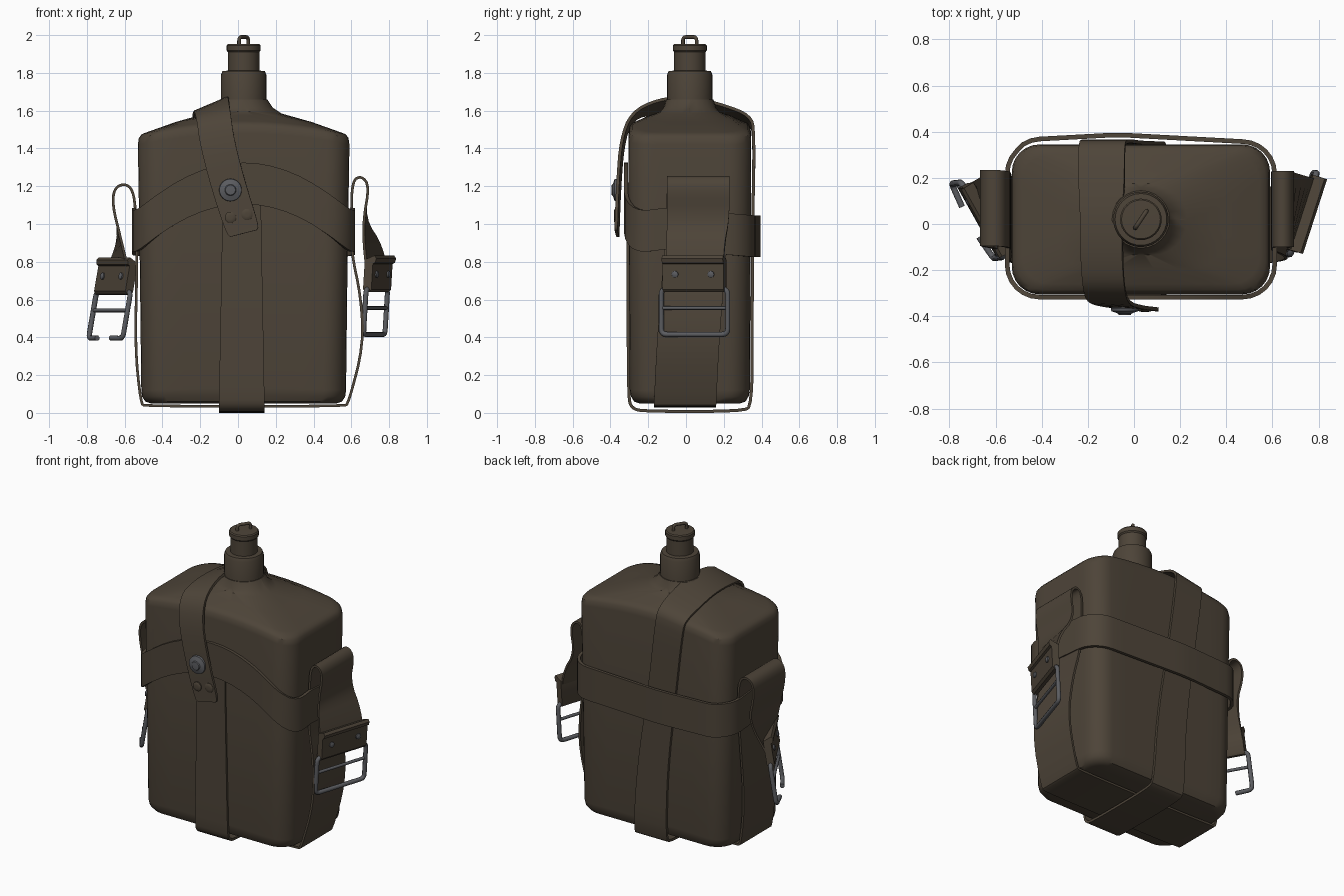
import bpy, bmesh, math
from mathutils import Vector as V

if "Cube" in bpy.data.objects:
    bpy.data.objects.remove(bpy.data.objects["Cube"])

CX, CY = 0.03, 0.02


def material(name, rgb):
    m = bpy.data.materials.new(name)
    m.diffuse_color = (*rgb, 1)
    m.use_nodes = True
    m.node_tree.nodes["Principled BSDF"].inputs["Base Color"].default_value = m.diffuse_color
    return m


BROWN = material("dark_brown", (0.075, 0.058, 0.040))
METAL = material("steel_grey", (0.105, 0.108, 0.118))


def finish(bm, name, mat, angle=35):
    bmesh.ops.recalc_face_normals(bm, faces=bm.faces)
    me = bpy.data.meshes.new(name)
    bm.to_mesh(me)
    bm.free()
    me.materials.append(mat)
    ob = bpy.data.objects.new(name, me)
    bpy.context.collection.objects.link(ob)
    bpy.ops.object.select_all(action='DESELECT')
    ob.select_set(True)
    bpy.context.view_layer.objects.active = ob
    bpy.ops.object.shade_smooth_by_angle(angle=math.radians(angle))
    return ob


def loft(name, rings, mat, closed=False, angle=35):
    """Skin a list of equal-length point rings."""
    bm = bmesh.new()
    vs = [[bm.verts.new(p) for p in r] for r in rings]
    n = len(vs[0])
    for a, b in zip(vs, vs[1:] + (vs[:1] if closed else [])):
        for i in range(n):
            j = (i + 1) % n
            bm.faces.new((a[i], a[j], b[j], b[i]))
    if not closed:
        bm.faces.new(vs[0])
        bm.faces.new(vs[-1])
    return finish(bm, name, mat, angle)


def round_rect(hx, hy, r, n=6, m=8):
    corners = []
    for k, (sx, sy) in enumerate(((1, 1), (-1, 1), (-1, -1), (1, -1))):
        arc = [math.pi / 2 * (k + i / n) for i in range(n + 1)]
        corners.append([V((sx * (hx - r) + r * math.cos(a), sy * (hy - r) + r * math.sin(a), 0)) for a in arc])
    pts = []
    for k, c in enumerate(corners):
        nxt = corners[(k + 1) % 4][0]
        pts += c + [c[-1].lerp(nxt, i / m) for i in range(1, m)]
    return pts


def lathe(name, profile, loc, axis, mat, n=32):
    q = V((0, 0, 1)).rotation_difference(V(axis))
    rings = [[V(loc) + q @ V((r * math.cos(t), r * math.sin(t), h))
              for t in (2 * math.pi * i / n for i in range(n))] for r, h in profile]
    return loft(name, rings, mat)


def chaikin(keys, passes=2):
    """Round off a path of (centre, half-width vector) keys."""
    for _ in range(passes):
        out = [keys[0]]
        for a, b in zip(keys, keys[1:]):
            out += [tuple(p.lerp(q, f) for p, q in zip(a, b)) for f in (0.25, 0.75)]
        keys = out + [keys[-1]]
    return keys


def ribbon(name, keys, thick=0.016, closed=False):
    rings, n = [], len(keys)
    for i, (p, s) in enumerate(keys):
        a = keys[(i - 1) % n if closed else max(i - 1, 0)][0]
        b = keys[(i + 1) % n if closed else min(i + 1, n - 1)][0]
        t = (b - a).cross(s).normalized() * thick / 2
        rings.append([p - s - t, p + s - t, p + s + t, p - s + t])
    return loft(name, rings, BROWN, closed)


def wire(name, pts, r, mat, closed=False, fillet=0.03):
    """Round wire along a polyline with filleted corners."""
    path, n = [], len(pts)
    for i, p in enumerate(pts):
        if not closed and i in (0, n - 1):
            path.append(p)
            continue
        a = p + (pts[i - 1] - p).normalized() * fillet
        b = p + (pts[(i + 1) % n] - p).normalized() * fillet
        for t in (0, .25, .5, .75, 1):
            path.append(a.lerp(p, t).lerp(p.lerp(b, t), t))
    cu = bpy.data.curves.new(name, 'CURVE')
    cu.dimensions, cu.bevel_depth, cu.bevel_resolution, cu.use_fill_caps = '3D', r, 2, True
    sp = cu.splines.new('POLY')
    sp.points.add(len(path) - 1)
    for q, p in zip(sp.points, path):
        q.co = (*p, 1)
    sp.use_cyclic_u = closed
    cu.materials.append(mat)
    ob = bpy.data.objects.new(name, cu)
    bpy.context.collection.objects.link(ob)
    bpy.ops.object.select_all(action='DESELECT')
    ob.select_set(True)
    bpy.context.view_layer.objects.active = ob
    bpy.ops.object.convert(target='MESH')


# Flask body: z, half x, half y, corner radius, arch of the ring
body = [(.05, .49, .265, .10, 0), (.06, .52, .295, .12, 0), (.085, .537, .312, .12, 0.01), (.12, .542, .318, .12, .01),
        (.8, .55, .322, .12, .01), (1.42, .56, .325, .12, .06), (1.455, .555, .32, .12, .06), (1.475, .54, .305, .12, .06),
        (1.485, .515, .28, .12, .06), (1.54, .36, .215, .14, .035), (1.585, .20, .155, .15, .01),
        (1.615, .155, .14, .14, 0), (1.66, .125, .125, .125, 0)]
loft("flask_body", [[V((CX + p.x, CY + p.y, z + arch * (1 - (p.x / hx) ** 2))) for p in round_rect(hx, hy, r)]
                    for z, hx, hy, r, arch in body], BROWN)

# Neck, stopper and its lifting loop
lathe("neck", [(.12, 1.62), (.12, 1.79), (.112, 1.81), (.08, 1.812)], (CX, CY, 0), (0, 0, 1), BROWN)
lathe("stopper", [(.083, 1.79), (.083, 1.91), (.09, 1.918), (.09, 1.945), (.084, 1.952), (.03, 1.954)],
      (CX, CY, 0), (0, 0, 1), BROWN)
d = V((.024, .036, 0))
c = V((CX, CY, 0))
wire("stopper_loop", [c - d + V((0, 0, 1.94)), c - d + V((0, 0, 1.99)), c + d + V((0, 0, 1.99)),
                      c + d + V((0, 0, 1.94))], .01, BROWN, fillet=.02)

# Band around the flask, arching up across the front
keys = []
for p in round_rect(.58, .337, .14, 6, 12):
    f = max(0, min(1, (-p.y - .12) / .2))
    z = (.965 - .03 * p.y / .337) * (1 - f) + (1.215 - .22 * (p.x / .52) ** 2) * f
    bulge = .03 * max(0, 1 - abs(p.x + .1) / .55) if p.y > .3 else 0
    keys.append((V((CX + p.x, CY + p.y + bulge, z)), V((0, 0, .11))))
ribbon("front_band", keys, .02, True)

# Long strap: front, underneath, up the back, over the shoulder, down to the stud
long_strap = [((.02, -.306, 1.22), (.1, 0, 0)), ((.02, -.306, .9), (.105, 0, 0)), ((.02, -.306, .1), (.12, 0, 0)),
              ((.02, -.29, .02), (.12, 0, 0)), ((.02, -.2, .008), (.12, 0, 0)), ((.02, .3, .008), (.12, 0, 0)),
              ((.02, .35, .04), (.12, 0, 0)), ((0, .35, .5), (.11, 0, 0)), ((-.07, .353, 1), (.1, 0, 0)),
              ((-.13, .362, 1.48), (.1, 0, .01)), ((-.14, .34, 1.555), (.1, 0, .02)), ((-.14, .2, 1.6), (.1, 0, .03)),
              ((-.14, .02, 1.635), (.09, 0, .04)), ((-.14, -.15, 1.625), (.09, 0, .035)),
              ((-.13, -.29, 1.575), (.09, 0, .015)), ((-.11, -.34, 1.43), (.09, -.005, .015)),
              ((-.05, -.357, 1.2), (.088, -.005, .022)), ((.025, -.365, .97), (.086, -.005, .022)),
              ((.03, -.366, .95), (.07, -.005, .018))]
ribbon("long_strap", chaikin([(V(p), V(s)) for p, s in long_strap]))

# Snap stud and two rivets on the flap
lathe("snap_stud", [(.05, 0), (.06, .012), (.058, .024), (.03, .034), (.026, .04), (.01, .041)],
      (-.04, -.354, 1.18), (0, -1, 0), METAL)
for i, x in enumerate((-.04, .048)):
    lathe(f"flap_rivet_{i}", [(.03, 0), (.03, .016), (.024, .02), (.01, .021)],
          (x, -.36, 1.035 + i * .015), (0, -1, 0), BROWN, 20)

# Carrying strap: one buckle, loop, down the side, under, and up to the other buckle
UR = V((.11, .34, 0)).normalized()
UL = V((-.19, .34, 0)).normalized()
W = V((0, .165, 0))
carry = [((.74, .045, .70), UR * .16), ((.715, .05, .88), UR * .16), ((.665, .065, 1.03), W), ((.695, .065, 1.2), W),
         ((.655, .065, 1.255), W), ((.605, .065, 1.23), W), ((.6, .06, 1.05), W), ((.6, .05, .85), W),
         ((.65, .03, .62), W), ((.665, .01, .36), W), ((.585, -.005, .05), W), ((.56, -.005, .035), W),
         ((-.49, -.005, .035), W), ((-.515, -.005, .05), W), ((-.545, 0, .35), W), ((-.535, .03, .75), W),
         ((-.54, .06, 1.05), W), ((-.555, .065, 1.18), W), ((-.6, .07, 1.215), W), ((-.655, .07, 1.19), W),
         ((-.665, .07, 1.1), W), ((-.62, .06, .92), W), ((-.645, .03, .7), UL * .16)]
ribbon("carrying_strap", chaikin([(V(p), s) for p, s in carry]), .014)


def buckle(side, o, u, down, gap):
    """Folded clasp plate with rivets, plus a wire frame (hooked open when gap > 0)."""
    o, dn = V(o), V(down).normalized()
    n = u.cross(dn).normalized()
    if n.x * o.x < 0:
        n = -n
    # clasp cross-section (outward, down), with a rolled lip on top, extruded along u
    sec = [(-.022, -.075), (.03, -.1), (.042, -.085), (.036, -.062), (.024, -.055), (.024, .08), (.012, .095),
           (-.012, .095), (-.022, .08)]
    loft(f"{side}_clasp", [[o + u * w + n * a + dn * b for a, b in sec] for w in (-.17, .17)], BROWN)
    for i, w in enumerate((-.1, .1)):
        lathe(f"{side}_clasp_rivet_{i}", [(.018, 0), (.018, .01), (.008, .015)], o + u * w + n * .022, n, METAL, 14)

    def at(w, h):
        return o + u * w + dn * h
    k = .185
    if gap:
        for s in (-1, 1):
            wire(f"{side}_hook_{s + 1}", [at(0, .08), at(s * k, .08), at(s * k, .33),
                                          at(s * gap, .33) + n * .01], .014, METAL)
    else:
        wire(f"{side}_frame", [at(-k, .08), at(k, .08), at(k, .32), at(-k, .32)], .014, METAL, True)
    wire(f"{side}_cross_bar", [at(-k, .18), at(k, .18)], .01, METAL)


buckle("right", (.74, .045, .735), UR, (-.06, 0, -1), 0)
buckle("left", (-.645, .02, .72), UL, (-.17, -.02, -1), .075)
